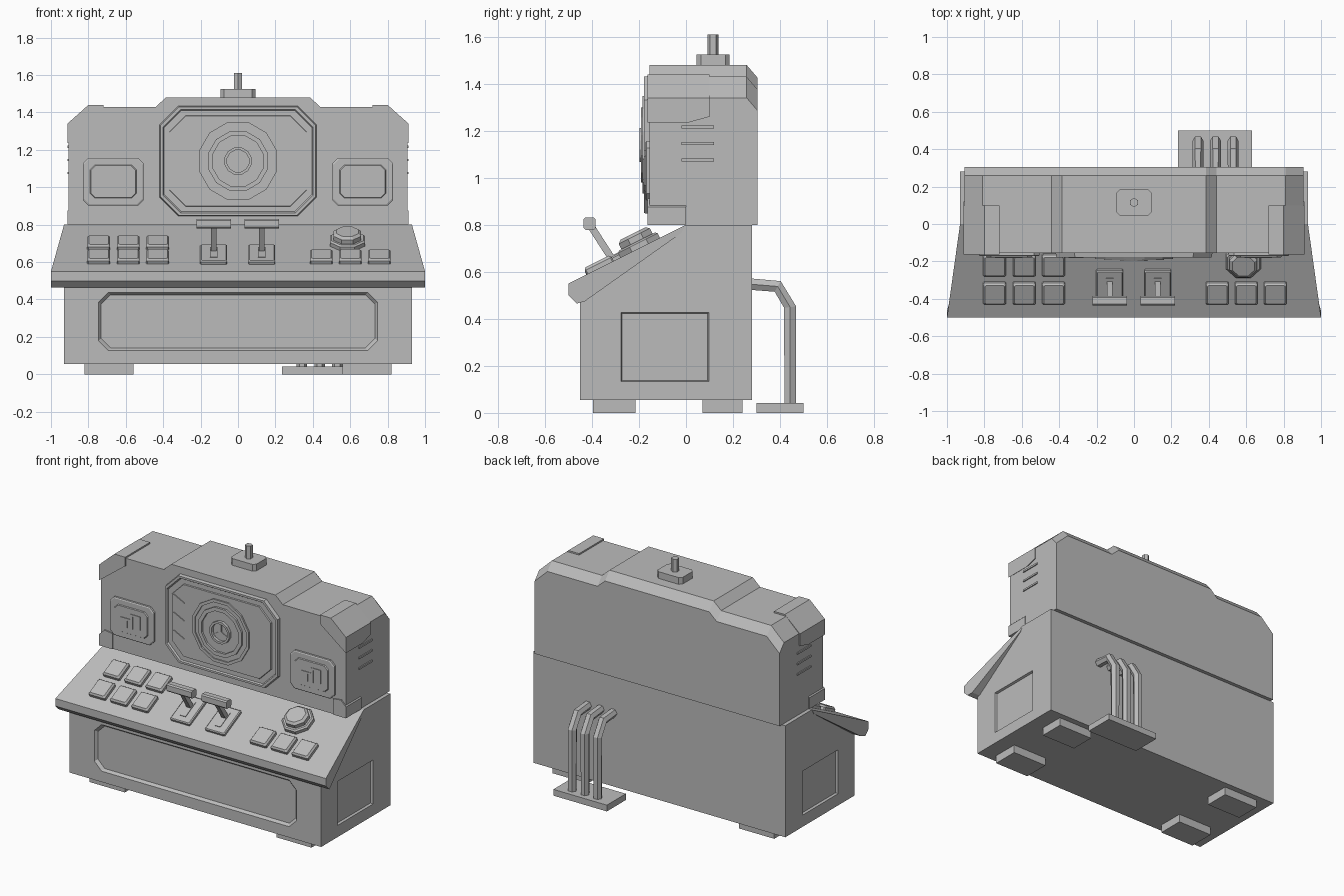
import bpy, bmesh
from math import sin, cos, pi, atan
from mathutils import Vector, Matrix

cube = bpy.data.objects.get("Cube")
if cube:
    bpy.data.objects.remove(cube, do_unlink=True)

grey = bpy.data.materials.new("plain_grey")
grey.use_nodes = True
grey.diffuse_color = (0.5, 0.5, 0.5, 1)
grey.node_tree.nodes["Principled BSDF"].inputs["Base Color"].default_value = (0.5, 0.5, 0.5, 1)

TILT = atan(0.5)  # slope of the console top


def add(name, data):
    ob = bpy.data.objects.new(name, data)
    bpy.context.scene.collection.objects.link(ob)
    data.materials.append(grey)
    return ob


def loft(name, *rings, mat=None):
    """Solid through matching rings of 3D points."""
    bm = bmesh.new()
    loops = [[bm.verts.new(p) for p in r] for r in rings]
    n = len(loops[0])
    for a, b in zip(loops, loops[1:]):
        for i in range(n):
            j = (i + 1) % n
            bm.faces.new((a[i], a[j], b[j], b[i]))
    bm.faces.new(loops[0])
    bm.faces.new(loops[-1])
    bmesh.ops.recalc_face_normals(bm, faces=bm.faces)
    if mat:
        bm.transform(mat)
    me = bpy.data.meshes.new(name)
    bm.to_mesh(me)
    bm.free()
    return add(name, me)


def box(name, x0, x1, y0, y1, z0, z1, mat=None):
    r = lambda z: [(x0, y0, z), (x1, y0, z), (x1, y1, z), (x0, y1, z)]
    return loft(name, r(z0), r(z1), mat=mat)


def cham(w, h, c):
    """Chamfered rectangle, half sizes w and h."""
    return [(-w + c, -h), (w - c, -h), (w, -h + c), (w, h - c),
            (w - c, h), (-w + c, h), (-w, h - c), (-w, -h + c)]


def ngon(r, n):
    return [(r * cos(2 * pi * (i + .5) / n), r * sin(2 * pi * (i + .5) / n)) for i in range(n)]


def front(pts, y, cx=0, cz=0):
    return [(cx + p[0], y, cz + p[1]) for p in pts]


def flat(pts, z):
    return [(p[0], p[1], z) for p in pts]


def cut(ob, cutter):
    """Subtract the cutter from the object, then discard the cutter."""
    cutter.hide_render = True
    m = ob.modifiers.new("cut", 'BOOLEAN')
    m.object, m.operation, m.solver = cutter, 'DIFFERENCE', 'EXACT'
    bpy.context.view_layer.update()
    me = bpy.data.meshes.new_from_object(ob.evaluated_get(bpy.context.evaluated_depsgraph_get()))
    ob.modifiers.clear()
    ob.data = me
    bpy.data.objects.remove(cutter, do_unlink=True)


def on_slope(x, y):
    """Local frame on the sloped console top."""
    return Matrix.Translation((x, y, 0.8 + y / 2)) @ Matrix.Rotation(TILT, 4, 'X')


# Base cabinet with recessed front and side panels
side = [(-.45, .055), (.28, .055), (.28, .8), (0, .8), (-.45, .5)]
base = loft("base_cabinet", *[[(x, y, z) for y, z in side] for x in (-.93, .93)])
cut(base, loft("front_cutter", front(cham(.755, .163, .055), -.46, 0, .283),
               front(cham(.732, .142, .05), -.432, 0, .283)))
for s in (-1, 1):
    rect = lambda k: [(-.28 + k, .13 + k), (.1 - k, .13 + k), (.1 - k, .43 - k), (-.28 + k, .43 - k)]
    cut(base, loft("side_cutter", [(s * .94, y, z) for y, z in rect(0)],
                   [(s * .915, y, z) for y, z in rect(.008)]))

# Feet
for s in (-1, 1):
    for y0, y1 in ((-.395, -.215), (.07, .24)):
        box("foot", s * .69 - .13, s * .69 + .13, y0, y1, 0, .06)

# Flared sloping console
slab = [(-.5, .55), (-.5, .5), (-.465, .465), (-.43, .475), (-.02, .765), (0, .8)]
flare = lambda y: 1 if y < -.46 else .93 - .14 * y
loft("console_slab", *[[(s * flare(y), y, z) for y, z in slab] for s in (-1, 1)])

# Upper housing, stepped outline with a bevelled back edge
half = [(.905, .8), (.905, 1.34), (.81, 1.43), (.44, 1.43), (.385, 1.48)]
outline = half + [(-x, z) for x, z in reversed(half)]
drop = [(x, z if z < 1 else z - .055) for x, z in outline]
loft("upper_housing", front(outline, -.155), front(outline, .258), front(drop, .305))

# Corner guards and side vents
for s in (-1, 1):
    cap = [(s * x, z) for x, z in ((.72, 1.44), (.80, 1.44), (.912, 1.34), (.912, 1.235), (.885, 1.255), (.72, 1.38))]
    shell = [(s * x, z) for x, z in ((.72, 1.44), (.80, 1.44), (.912, 1.34), (.912, 1.26), (.885, 1.26), (.72, 1.40))]
    loft("top_corner_guard", front(cap, -.163), front(cap, .01), front(shell, .1))
    low = [(s * x, z) for x, z in ((.815, .8), (.912, .8), (.912, .875), (.875, .912), (.815, .905))]
    loft("bottom_corner_guard", front(low, -.163), front(low, 0))
    for i in range(3):
        z = 1.07 + i * .07
        box("side_vent", s * .908 - .004, s * .908 + .004, -.02, .12, z, z + .012)

# Main screen: rim, recessed pane and concentric dial rings
Z = 1.14
loft("screen_frame", front(cham(.42, .295, .1), -.15, 0, Z), front(cham(.415, .29, .1), -.178, 0, Z),
     front(cham(.402, .277, .096), -.178, 0, Z), front(cham(.396, .271, .094), -.168, 0, Z))
loft("screen_pane", front(cham(.37, .245, .088), -.16, 0, Z), front(cham(.365, .24, .086), -.176, 0, Z))
for i, (ro, ri) in enumerate(((.215, .195), (.165, .14), (.075, .06))):
    y = -.186 - i * .006
    loft("dial_ring", front(ngon(ro, 12), -.17, 0, Z), front(ngon(ro, 12), y, 0, Z),
         front(ngon(ri, 12), y, 0, Z), front(ngon(ri, 12), -.178, 0, Z))
for k in range(3):
    turn = Matrix.Translation((0, 0, Z)) @ Matrix.Rotation(k * 2 * pi / 3, 4, 'Y')
    box("dial_needle", -.005, .005, -.184, -.17, 0, .06, mat=turn)
for z in (-.12, 0, .12):
    loft("screen_mark", *[front([(-.35, -.04), (-.27, 0), (-.35, .04)], y, 0, Z + z) for y in (-.17, -.182)])

# Small display panels on either side
for s in (-1, 1):
    x, z = s * .667, 1.03
    loft("side_display", front(cham(.163, .127, .03), -.15, x, z), front(cham(.163, .127, .03), -.168, x, z),
         front(cham(.157, .121, .03), -.172, x, z))
    loft("side_display_pane", front(cham(.125, .09, .025), -.17, x, z), front(cham(.12, .085, .025), -.178, x, z))
    for a, b, c, d in ((-.075, .01, 0, .014), (-.04, -.026, -.05, .0), (.0, .014, -.05, .05), (.0, .07, .036, .05), (.056, .07, -.04, .05)):
        box("display_symbol", x + a, x + b, -.182, -.176, z + c, z + d)

# Push buttons on the slope
spots = [(x, y) for x in (-.745, -.587, -.43) for y in (-.365, -.215)]
spots += [(x, -.365) for x in (.445, .6, .755)]
for x, y in spots:
    loft("push_button", flat(cham(.061, .064, .006), -.01), flat(cham(.061, .064, .006), .018),
         flat(cham(.052, .055, .006), .03), mat=on_slope(x, y))

# Levers with slotted base plates
for x in (-.13, .127):
    loft("lever_plate", flat(cham(.072, .102, .005), -.01), flat(cham(.072, .102, .005), .014),
         flat(cham(.066, .096, .005), .02), mat=on_slope(x, -.333))
    box("lever_slot", -.02, .02, -.06, .06, .018, .024, mat=on_slope(x, -.333))
    a, b = Vector((x, -.305, .64)), Vector((x, -.405, .795))
    turn = Matrix.Translation(a) @ (b - a).to_track_quat('Z', 'X').to_matrix().to_4x4()
    box("lever_shaft", -.015, .015, -.015, .015, 0, (b - a).length, mat=turn)
    grip = [(y - .41, z + .805) for y, z in cham(.026, .026, .008)]
    loft("lever_grip", *[[(x + d, y, z) for y, z in grip] for d in (-.092, .092)])

# Rotary knob
frame = on_slope(.585, -.195)
loft("knob_base", flat(ngon(.102, 8), -.01), flat(ngon(.102, 8), .022), flat(ngon(.092, 8), .03), mat=frame)
loft("knob", flat(ngon(.08, 8), .02), flat(ngon(.08, 8), .055), flat(ngon(.064, 8), .068), mat=frame)

# Antenna
roof = Matrix.Translation((0, .115, 1.47))
loft("antenna_base", flat(cham(.093, .07, .018), 0), flat(cham(.093, .07, .018), .055), mat=roof)
loft("antenna_stub", flat(ngon(.024, 6), .05), flat(ngon(.024, 6), .14), mat=roof)

# Rear pipes and their floor plate
box("pipe_plate", .235, .63, .3, .5, 0, .042)
path = [(.27, .548), (.39, .538), (.443, .45), (.443, .03)]
for x in (.342, .436, .53):
    rings = []
    for i, (y, z) in enumerate(path):
        p, q = Vector(path[max(i - 1, 0)]), Vector(path[min(i + 1, 3)])
        t = (q - p).normalized()
        r = .028 if i in (0, 3) else .03
        rings.append([(x + u, y - t.y * v, z + t.x * v) for v, u in ngon(r, 6)])
    loft("rear_pipe", *rings)
